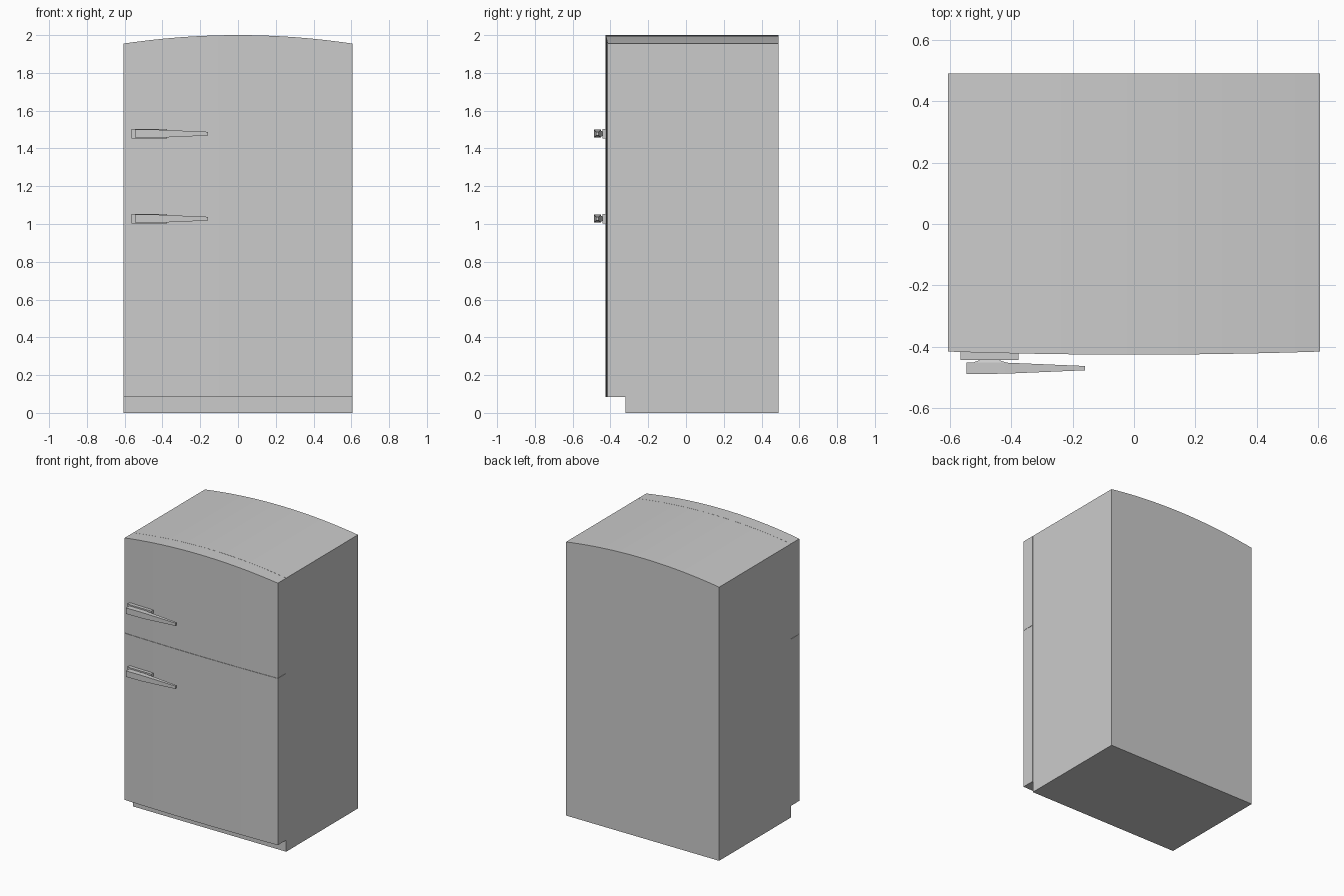
import bpy, bmesh, math

if "Cube" in bpy.data.objects:
    bpy.data.objects.remove(bpy.data.objects["Cube"])

HALF_W = 0.605      # half width of the cabinet
SPLIT = 1.275       # height of the seam between the doors
SEAM = 0.001        # half the hairline gap around the doors
STEPS = 24


def arc(x, edge, mid):
    """Circular arc through 'mid' at x=0 and 'edge' at x=+-HALF_W."""
    sag = mid - edge
    r = (HALF_W ** 2 + sag ** 2) / (2 * abs(sag))
    drop = r - math.sqrt(r * r - x * x)
    return mid - math.copysign(drop, sag)


def loft(name, rings):
    """Join a row of cross-section rings into a closed solid."""
    bm = bmesh.new()
    rows = [[bm.verts.new(p) for p in ring] for ring in rings]
    n = len(rows[0])
    for a, b in zip(rows, rows[1:]):
        for i in range(n):
            j = (i + 1) % n
            bm.faces.new((a[i], a[j], b[j], b[i]))
    bm.faces.new(rows[0])
    bm.faces.new(rows[-1])
    bmesh.ops.recalc_face_normals(bm, faces=bm.faces)
    mesh = bpy.data.meshes.new(name)
    bm.to_mesh(mesh)
    bm.free()
    ob = bpy.data.objects.new(name, mesh)
    bpy.context.collection.objects.link(ob)
    return ob


def smooth(ob):
    bpy.ops.object.select_all(action='DESELECT')
    ob.select_set(True)
    bpy.context.view_layer.objects.active = ob
    bpy.ops.object.shade_smooth_by_angle(angle=math.radians(30))


def rect_x(x, y0, y1, z0, z1):
    return [(x, y0, z0), (x, y1, z0), (x, y1, z1), (x, y0, z1)]


xs = [HALF_W * (2 * i / STEPS - 1) for i in range(STEPS + 1)]


def top(x):
    return arc(x, 1.955, 2.0)


def front(x):
    return arc(x, -0.415, -0.425)


# Cabinet with arched roof, reaching down to the floor behind the toe kick
smooth(loft("cabinet", [rect_x(x, -0.32, 0.49, 0, top(x)) for x in xs]))

# Doors with gently bowed fronts
back = -0.32 - SEAM
smooth(loft("lower_door", [rect_x(x, front(x), back, 0.083, SPLIT - SEAM) for x in xs]))
smooth(loft("upper_door", [rect_x(x, front(x), back, SPLIT + SEAM, top(x)) for x in xs]))

# Handles: mounting plate, short neck and tapered lever
for label, z in (("upper", 1.478), ("lower", 1.028)):
    loft(label + "_handle_plate",
         [rect_x(x, -0.443, -0.412, z - 0.026, z + 0.026) for x in (-0.565, -0.375)])
    loft(label + "_handle_neck",
         [[(-0.47 + sx * w, y, z + sz * h) for sx, sz in ((-1, -1), (1, -1), (1, 1), (-1, 1))]
          for y, w, h in ((-0.442, 0.03, 0.012), (-0.453, 0.06, 0.018))])
    loft(label + "_handle_lever",
         [rect_x(x, -0.469 - d, -0.469 + d, z - h, z + h)
          for x, d, h in ((-0.545, 0.019, 0.021), (-0.42, 0.018, 0.021), (-0.16, 0.007, 0.010))])
